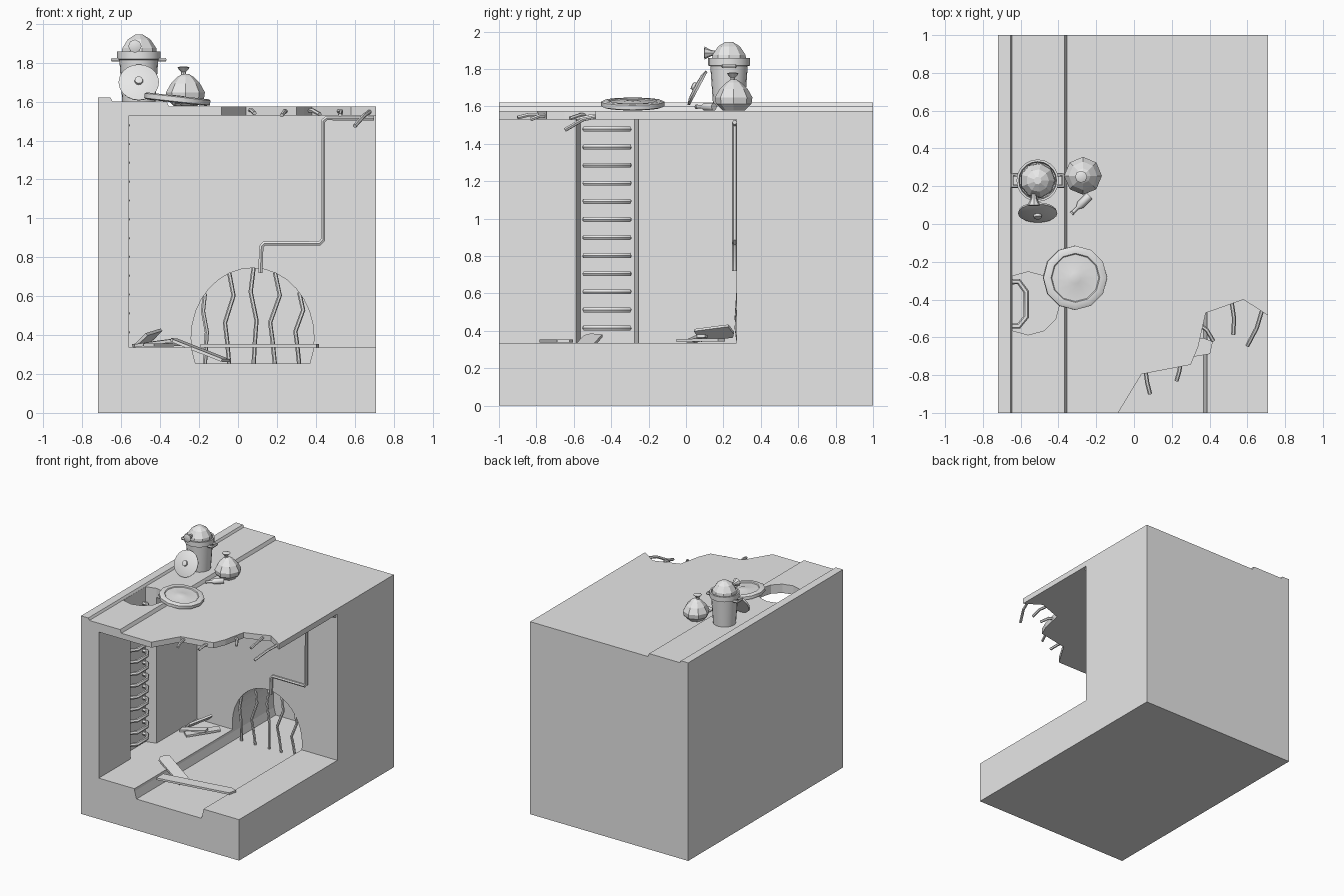
import bpy, bmesh, math
from mathutils import Vector, Matrix

if "Cube" in bpy.data.objects:
    bpy.data.objects.remove(bpy.data.objects["Cube"])

GREY = (0.8, 0.8, 0.8, 1)
mat = bpy.data.materials.new("plain grey")
mat.use_nodes = True
mat.diffuse_color = GREY
mat.node_tree.nodes["Principled BSDF"].inputs["Base Color"].default_value = GREY


def add(name, mesh, smooth=False):
    obj = bpy.data.objects.new(name, mesh)
    bpy.context.scene.collection.objects.link(obj)
    mesh.materials.clear()
    mesh.materials.append(mat)
    if smooth:
        bpy.ops.object.select_all(action='DESELECT')
        obj.select_set(True)
        bpy.context.view_layer.objects.active = obj
        bpy.ops.object.shade_smooth_by_angle(angle=math.radians(40))
    return obj


def from_bmesh(name, bm, smooth=False):
    bmesh.ops.recalc_face_normals(bm, faces=bm.faces)
    mesh = bpy.data.meshes.new(name)
    bm.to_mesh(mesh)
    bm.free()
    return add(name, mesh, smooth)


def prism(name, outline, axis, lo, hi):
    """Extrude a 2D outline along y (outline in xz) or z (outline in xy)."""
    bm = bmesh.new()
    place = (lambda a, b: (a, lo, b)) if axis == 'y' else (lambda a, b: (a, b, lo))
    face = bm.faces.new([bm.verts.new(place(a, b)) for a, b in outline])
    ext = bmesh.ops.extrude_face_region(bm, geom=[face])["geom"]
    step = Vector((0, hi - lo, 0)) if axis == 'y' else Vector((0, 0, hi - lo))
    bmesh.ops.translate(bm, vec=step, verts=[v for v in ext if isinstance(v, bmesh.types.BMVert)])
    return from_bmesh(name, bm)


def cut(obj, cutter):
    mod = obj.modifiers.new("cut", 'BOOLEAN')
    mod.operation, mod.solver, mod.object = 'DIFFERENCE', 'EXACT', cutter
    dg = bpy.context.evaluated_depsgraph_get()
    mesh = bpy.data.meshes.new_from_object(obj.evaluated_get(dg))
    obj.modifiers.clear()
    obj.data = mesh
    bpy.data.objects.remove(cutter)


def tube(name, points, radius):
    curve = bpy.data.curves.new(name, 'CURVE')
    curve.dimensions = '3D'
    curve.bevel_depth, curve.bevel_resolution, curve.use_fill_caps = radius, 1, True
    spline = curve.splines.new('POLY')
    spline.points.add(len(points) - 1)
    for p, co in zip(spline.points, points):
        p.co = (*co, 1)
    temp = bpy.data.objects.new("temp", curve)
    bpy.context.scene.collection.objects.link(temp)
    dg = bpy.context.evaluated_depsgraph_get()
    mesh = bpy.data.meshes.new_from_object(temp.evaluated_get(dg))
    bpy.data.objects.remove(temp)
    return add(name, mesh, True)


def lathe(name, profile, sides, place=(0, 0, 0), rot=None, smooth=True):
    """Spin (radius, height) pairs around z; close the ends with flat caps."""
    bm = bmesh.new()
    rings = [[bm.verts.new((r * math.cos(math.tau * i / sides), r * math.sin(math.tau * i / sides), h))
              for i in range(sides)] for r, h in profile]
    for a, b in zip(rings, rings[1:]):
        for i in range(sides):
            j = (i + 1) % sides
            bm.faces.new((a[i], a[j], b[j], b[i]))
    bm.faces.new(rings[0][::-1])
    bm.faces.new(rings[-1])
    obj = from_bmesh(name, bm, smooth)
    obj.matrix_world = Matrix.Translation(place) @ (rot or Matrix())
    return obj


def plank(name, start, end, width, thick, roll=0):
    """Board between two points, with a slightly crooked broken tip."""
    a, b = Vector(start), Vector(end)
    half = (b - a).length / 2
    shape = [(-half, -width / 2), (half * 0.92, -width / 2), (half, width * 0.2),
             (half * 0.85, width / 2), (-half * 0.95, width / 2)]
    obj = prism(name, shape, 'z', -thick / 2, thick / 2)
    x = (b - a).normalized()
    y = Vector((0, 0, 1)).cross(x).normalized()
    basis = Matrix((x, y, x.cross(y))).transposed().to_4x4()
    obj.matrix_world = Matrix.Translation((a + b) / 2) @ basis @ Matrix.Rotation(roll, 4, 'X')
    return obj


# Ground block with stepped kerb on top
block = prism("ground_block", [(-.72, 0), (.71, 0), (.71, 1.575), (-.355, 1.575), (-.367, 1.602),
                               (-.645, 1.602), (-.655, 1.62), (-.72, 1.62)], 'y', -1, 1)

# Open chamber, broken road corner, tunnel and ladder shaft
cut(block, prism("chamber", [(-.56, -1.2), (1, -1.2), (1, .27), (-.56, .27)], 'z', .335, 1.53))
cut(block, prism("road_break", [(-.09, -1.01), (.04, -.795), (.30, -.745), (.34, -.65), (.38, -.47),
                                (.44, -.45), (.58, -.40), (.71, -.485), (1, -.6), (1, -1.01)],
                 'z', 1.5, 1.7))
ellipse = [(.075 + .316 * math.cos(math.tau * i / 32), .385 + .36 * math.sin(math.tau * i / 32))
           for i in range(32)]
cut(block, prism("tunnel", ellipse, 'y', -1.1, .8))
shaft = [(-.56 + .167 * math.cos(math.radians(t)), -.42 + .167 * math.sin(math.radians(t)))
         for t in range(-120, 121, 30)]
cut(block, prism("shaft", shaft, 'z', .335, 1.8))

# Water filling the lower part of the channel
WATER = .255
low = [(x, z) for x, z in ellipse if z < WATER]
dx = .316 * math.sqrt(1 - ((WATER - .385) / .36) ** 2)
prism("channel_water", [(.075 - dx, WATER)] + low + [(.075 + dx, WATER)], 'y', -1, .8)

# Ladder rungs
for i in range(12):
    z = .415 + i * .0967
    tube(f"rung_{i + 1}", [(-.66, -.54, z), (-.61, -.54, z), (-.57, -.49, z), (-.57, -.36, z),
                           (-.61, -.305, z), (-.66, -.305, z)], .015)

# Bent tunnel bars
for i, (x, bend) in enumerate([(-.17, .01), (-.045, -.022), (.08, .015), (.19, -.025), (.315, -.02)]):
    top = .385 + .36 * math.sqrt(1 - ((x - .075) / .316) ** 2)
    span = top - WATER
    tube(f"tunnel_bar_{i + 1}", [(x, .29, top), (x - bend, .28, WATER + span * .75),
                                 (x + bend, .27, WATER + span * .45),
                                 (x + bend / 2, .28, WATER + span * .25), (x, .29, WATER - .01)], .011)

# Wall pipe
tube("wall_pipe", [(.70, .26, 1.515), (.455, .26, 1.515), (.437, .26, 1.50), (.437, .26, .89),
                   (.42, .26, .872), (.135, .26, .872), (.12, .26, .855), (.115, .26, .72)], .013)

# Reinforcing rods sticking out of the broken road
rods = [[(.06, -.77, 1.555), (.07, -.84, 1.555), (.085, -.90, 1.54)],
        [(.25, -.72, 1.55), (.24, -.78, 1.55), (.225, -.83, 1.53)],
        [(.34, -.53, 1.55), (.385, -.56, 1.555), (.42, -.62, 1.535)],
        [(.515, -.40, 1.55), (.53, -.50, 1.55), (.525, -.585, 1.53)],
        [(.68, -.45, 1.55), (.65, -.55, 1.53), (.60, -.645, 1.475)]]
for i, path in enumerate(rods):
    tube(f"bent_rod_{i + 1}", path, .011)

# Fallen boards
plank("long_board", (-.2, -.74, .345), (.42, -.64, .345), .09, .016)
plank("tilted_board", (-.06, -.59, .268), (-.34, -.49, .378), .1, .016)
plank("rubble_board_low", (-.46, -.03, .348), (-.3, .2, .352), .07, .016)
plank("rubble_board_flat", (-.54, .03, .345), (-.34, .09, .372), .06, .016)
plank("rubble_board_leaning", (-.5, .06, .375), (-.42, .25, .40), .09, .016, -.7)

# Manhole cover lying tilted on the kerb
lathe("manhole_cover", [(.15, -.018), (.17, -.012), (.17, .012), (.16, .018), (.13, .018), (.125, .012),
                        (.05, .014), (.03, .02)], 12, (-.312, -.285, 1.612), Matrix.Rotation(.11, 4, 'Y'))

# Bin with rim, handles and a full bag
BIN = Vector((-.51, .23, 1.6))
lathe("bin", [(.085, 0), (.1, .215), (.112, .218), (.112, .258), (.1, .258), (.095, .2)], 20, BIN)
for side in (-1, 1):
    tube("bin_handle", [BIN + Vector((side * a, b, c)) for a, b, c in
                        [(.1, -.03, .215), (.135, -.03, .215), (.135, .03, .215), (.1, .03, .215)]], .011)
bag_profile = [(.06, 0), (.095, .035), (.1, .07), (.075, .115), (.04, .15), (.016, .165)]
lathe("bin_bag", [(.06, .18), (.095, .23), (.09, .275), (.06, .32), (.02, .345)], 9, BIN, smooth=False)
lathe("bin_bag_knot", [(.012, 0), (.016, .025), (.034, .06), (.02, .065)], 8,
      BIN + Vector((-.02, -.07, .285)), Matrix.Rotation(math.pi / 2, 4, 'X'))

# Lid leaning on the bin
lathe("bin_lid", [(.1, -.008), (.104, .004), (.07, .014), (.022, .017), (.02, .03), (.01, .032)], 20,
      (-.51, .06, 1.698), Matrix.Rotation(math.radians(62), 4, 'X'))

# Rubbish bag on the road
lathe("rubbish_bag", bag_profile, 8, (-.27, .255, 1.578), smooth=False)
lathe("rubbish_bag_knot", [(.014, 0), (.012, .012), (.032, .035), (.02, .04)], 8, (-.28, .25, 1.74))

# Bottle lying on the road
lathe("bottle", [(.02, 0), (.022, .005), (.022, .07), (.01, .09), (.009, .125), (.012, .128), (.012, .135)],
      10, (-.235, .15, 1.598), Matrix.Rotation(math.radians(-45), 4, 'Z') @ Matrix.Rotation(math.pi / 2, 4, 'X'))
